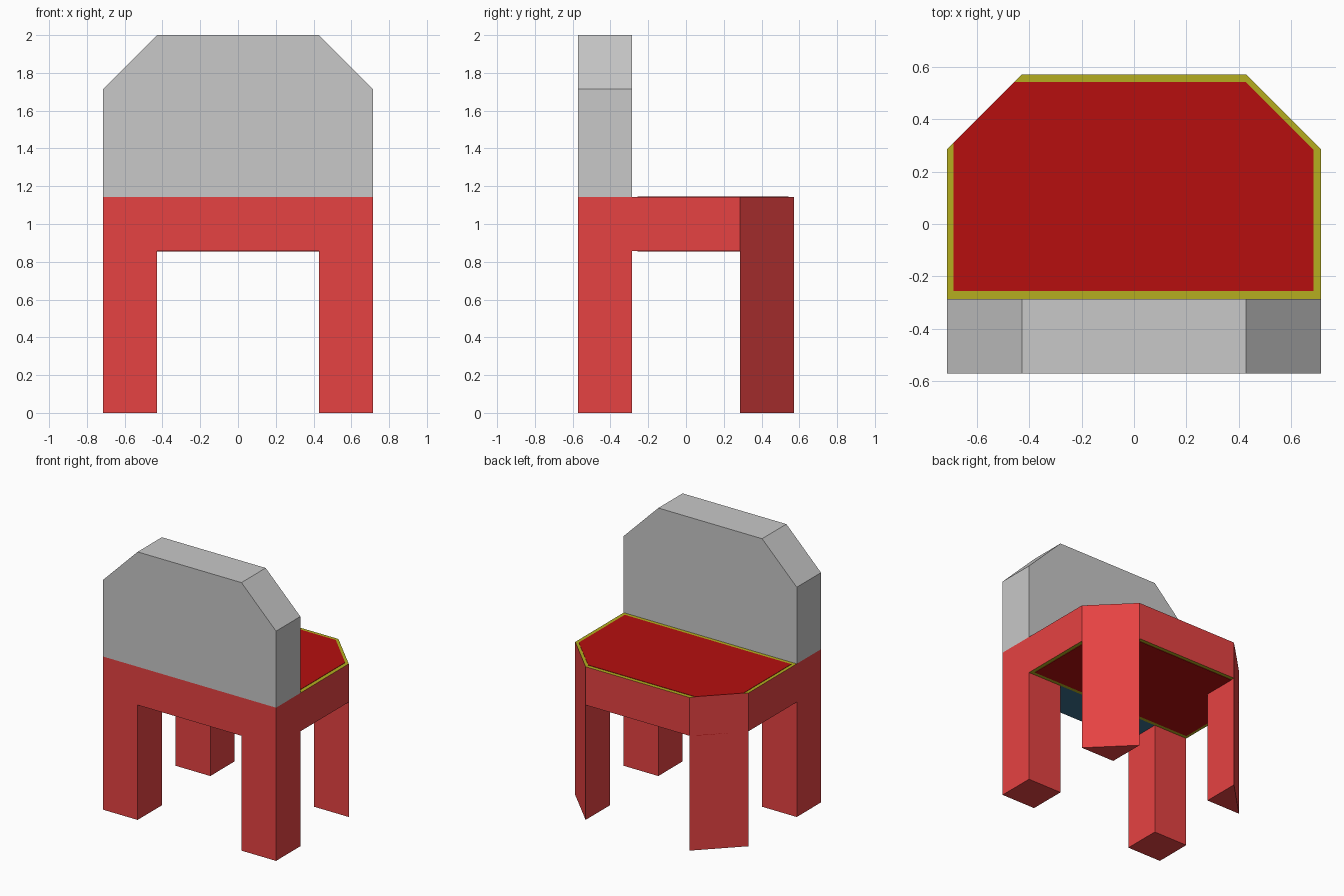
import bpy, bmesh
from mathutils import Vector

if "Cube" in bpy.data.objects:
    bpy.data.objects.remove(bpy.data.objects["Cube"])

U = 1 / 7  # model grid unit


def srgb(r, g, b):
    f = lambda c: c / 12.92 if c <= 0.04045 else ((c + 0.055) / 1.055) ** 2.4
    return (f(r / 255), f(g / 255), f(b / 255), 1)


def material(name, rgb):
    m = bpy.data.materials.new(name)
    m.diffuse_color = srgb(*rgb)
    m.use_nodes = True
    m.node_tree.nodes["Principled BSDF"].inputs["Base Color"].default_value = m.diffuse_color
    return m


RED = material("bright red", (230, 66, 66))
GREY = material("light grey", (200, 200, 200))
CUSHION = material("deep red", (182, 15, 15))
TRIM = material("olive yellow", (181, 174, 32))
BLUE = material("slate blue", (58, 112, 141))


def prism(name, profile, direction, mats, rule=None):
    """Extrude a planar profile along direction; rule picks a material per face."""
    me = bpy.data.meshes.new(name)
    bm = bmesh.new()
    face = bm.faces.new([bm.verts.new(p) for p in profile])
    ext = bmesh.ops.extrude_face_region(bm, geom=[face], use_keep_orig=True)
    verts = [g for g in ext["geom"] if isinstance(g, bmesh.types.BMVert)]
    bmesh.ops.translate(bm, verts=verts, vec=Vector(direction))
    bmesh.ops.recalc_face_normals(bm, faces=bm.faces)
    bm.normal_update()
    if rule:
        for f in bm.faces:
            f.material_index = rule(f)
    bm.to_mesh(me)
    bm.free()
    for m in mats:
        me.materials.append(m)
    ob = bpy.data.objects.new(name, me)
    bpy.context.collection.objects.link(ob)
    return ob


def flat(points, z):
    return [(x, y, z) for x, y in points]


# Four legs: square at the front, triangular under the cut corners at the back
for side, s in (("left", -U), ("right", U)):
    square = [(3*s, -4*U), (5*s, -4*U), (5*s, -2*U), (3*s, -2*U)]
    triangle = [(3*s, 2*U), (5*s, 2*U), (3*s, 4*U)]
    prism("front_leg_" + side, flat(square, 0), (0, 0, 6*U), [RED])
    prism("rear_leg_" + side, flat(triangle, 0), (0, 0, 6*U), [RED])

# Front rail below the backrest, with a blue underside
rail = [(-5*U, -4*U), (5*U, -4*U), (5*U, -2*U), (-5*U, -2*U)]
prism("front_rail", flat(rail, 6*U), (0, 0, 2*U), [RED, BLUE],
      lambda f: int(f.normal.z < -0.5))

# Seat slab: red sides, olive top and underside
seat = [(-5*U, -2*U), (5*U, -2*U), (5*U, 2*U),
        (3*U, 4*U), (-3*U, 4*U), (-5*U, 2*U)]
prism("seat", flat(seat, 6*U), (0, 0, 2*U), [RED, TRIM],
      lambda f: int(abs(f.normal.z) > 0.5))

# Thin painted panels leaving the olive border around them
panel = [(-0.69, -0.256), (0.685, -0.256), (0.685, 0.285),
         (0.427, 0.543), (-0.457, 0.543), (-0.69, 0.31)]
prism("seat_panel_top", flat(panel, 8*U), (0, 0, 0.003), [CUSHION])
prism("seat_panel_underside", flat(panel, 6*U), (0, 0, -0.003), [CUSHION])

# Backrest with cut upper corners
back = [(-5, 8), (5, 8), (5, 12), (3, 14), (-3, 14), (-5, 12)]
prism("backrest", [(x*U, -4*U, z*U) for x, z in back], (0, 2*U, 0), [GREY])
